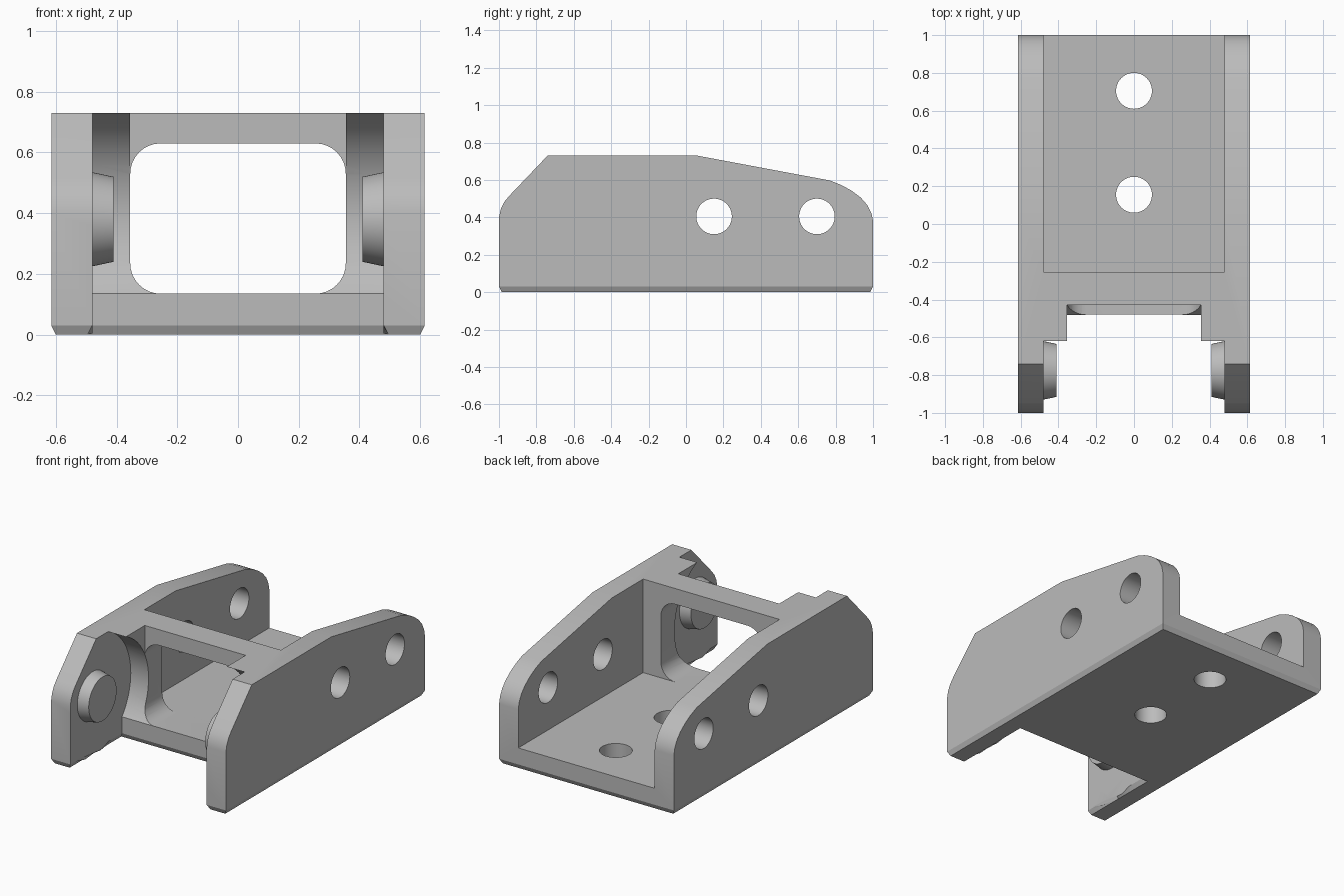
import bpy, bmesh, math
from mathutils import Matrix, Vector

cube = bpy.data.objects.get("Cube")
if cube:
    bpy.data.objects.remove(cube, do_unlink=True)

grey = bpy.data.materials.new("plain grey")
grey.use_nodes = True
colour = (0.5, 0.5, 0.5, 1)
grey.diffuse_color = colour
grey.node_tree.nodes["Principled BSDF"].inputs["Base Color"].default_value = colour

HALF, INNER, SLOT = 0.615, 0.48, 0.355   # half widths: outside, between walls, opening
FLOOR, TOP = 0.135, 0.73
PIN_Y, PIN_Z = -0.775, 0.38


def add_object(name, bm):
    bmesh.ops.recalc_face_normals(bm, faces=bm.faces[:])
    mesh = bpy.data.meshes.new(name)
    bm.to_mesh(mesh)
    bm.free()
    mesh.materials.append(grey)
    obj = bpy.data.objects.new(name, mesh)
    bpy.context.collection.objects.link(obj)
    return obj


def prism(name, points, offset):
    """Extrude a closed loop of 3D points along an offset."""
    bm = bmesh.new()
    face = bm.faces.new([bm.verts.new(p) for p in points])
    new = bmesh.ops.extrude_face_region(bm, geom=[face])["geom"]
    verts = [v for v in new if isinstance(v, bmesh.types.BMVert)]
    bmesh.ops.translate(bm, verts=verts, vec=Vector(offset))
    return add_object(name, bm)


def box(name, x, y0, y1, z0, z1):
    pts = [(-x, y0, z0), (x, y0, z0), (x, y1, z0), (-x, y1, z0)]
    return prism(name, pts, (0, 0, z1 - z0))


def cylinder(name, centre, r1, r2, depth, axis):
    bm = bmesh.new()
    turn = Vector((0, 0, 1)).rotation_difference(Vector(axis)).to_matrix().to_4x4()
    bmesh.ops.create_cone(bm, cap_ends=True, segments=64, radius1=r1, radius2=r2,
                          depth=depth, matrix=Matrix.Translation(centre) @ turn)
    return add_object(name, bm)


def rounded_opening(name):
    r, pts = 0.1, []
    x, z0, z1 = SLOT, FLOOR, 0.63
    corners = [(x - r, z1 - r), (r - x, z1 - r), (r - x, z0 + r), (x - r, z0 + r)]
    for i, (cx, cz) in enumerate(corners):
        for k in range(9):
            a = math.pi / 2 * (i + k / 8)
            pts.append((cx + r * math.cos(a), -1.1, cz + r * math.sin(a)))
    return prism(name, pts, (0, 0.85, 0))


# Solid side silhouette
profile = [(-1, 0), (-1, 0.40), (-0.99, 0.445), (-0.972, 0.482), (-0.945, 0.515),
           (-0.74, TOP), (0.06, TOP), (0.77, 0.597), (0.83, 0.573), (0.885, 0.543),
           (0.935, 0.505), (0.97, 0.465), (0.992, 0.42), (1, 0.38), (1, 0)]
body = prism("bracket_body", [(-HALF, y, z) for y, z in profile], (2 * HALF, 0, 0))

# Rear channel, front gap, clearance around the pins, window and holes
cutters = [
    box("rear_channel_cutter", INNER, -0.255, 1.2, FLOOR, 1),
    box("front_gap_cutter", INNER, -1.2, -0.62, -0.2, 1),
    box("floor_notch_cutter", INNER, -1.2, -0.48, -0.2, FLOOR),
    cylinder("pin_clearance_cutter", (0, PIN_Y, PIN_Z), 0.383, 0.383, 2 * INNER, (1, 0, 0)),
    box("beam_front_cutter", SLOT, -1.2, -0.43, 0.4, 1),
    rounded_opening("window_cutter"),
]
for y in (0.15, 0.7):
    cutters.append(cylinder("side_hole_cutter", (0, y, 0.405), 0.095, 0.095, 2, (1, 0, 0)))
    cutters.append(cylinder("floor_hole_cutter", (0, y + 0.005, 0.1), 0.095, 0.095, 0.3, (0, 0, 1)))

for cutter in cutters:
    cutter.hide_render = True
    mod = body.modifiers.new(cutter.name, "BOOLEAN")
    mod.operation, mod.solver, mod.object = "DIFFERENCE", "EXACT", cutter
bpy.context.view_layer.update()
cut_mesh = bpy.data.meshes.new_from_object(
    body.evaluated_get(bpy.context.evaluated_depsgraph_get()))
body.modifiers.clear()
body.data = cut_mesh
for cutter in cutters:
    bpy.data.objects.remove(cutter, do_unlink=True)

# Chamfer round the underside outline
bm = bmesh.new()
bm.from_mesh(cut_mesh)
bmesh.ops.bisect_plane(bm, geom=bm.verts[:] + bm.edges[:] + bm.faces[:],
                       plane_co=(0, 0, 0.03), plane_no=(0, 0, 1))
inset = 0.015
for v in bm.verts:
    if v.co.z < 0.001:
        x, y = v.co.x, v.co.y
        side = math.copysign(inset, x)
        if abs(x) > HALF - 0.001:
            v.co.x -= side
        elif abs(abs(x) - INNER) < 0.001 and y < -0.47:
            v.co.x += side
        if abs(y) > 0.999:
            v.co.y -= math.copysign(inset, y)
        elif abs(y + 0.48) < 0.001:
            v.co.y += inset
bm.to_mesh(cut_mesh)
bm.free()

# Tapered pins on the inner faces of the front arms
parts = [body]
for side, label in ((1, "left"), (-1, "right")):
    parts.append(cylinder(label + "_pin", (side * 0.4475, PIN_Y, PIN_Z),
                          0.156, 0.14, 0.075, (-side, 0, 0)))

# Smooth curved faces, crisp edges
for obj in bpy.context.selected_objects:
    obj.select_set(False)
for obj in parts:
    obj.select_set(True)
bpy.context.view_layer.objects.active = body
bpy.ops.object.shade_smooth_by_angle(angle=math.radians(25))
